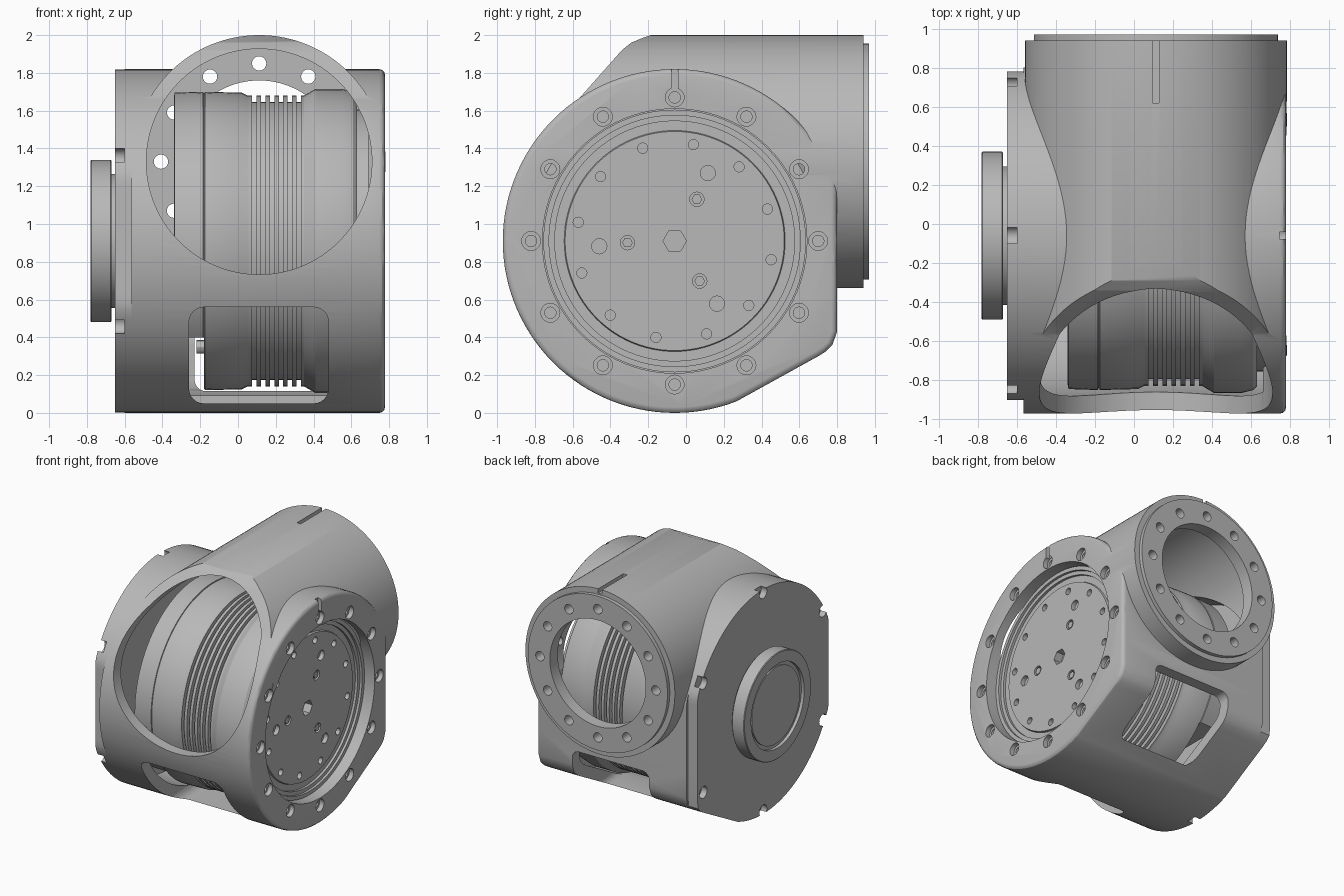
import bpy, bmesh, math
from mathutils import Vector

if "Cube" in bpy.data.objects:
    bpy.data.objects.remove(bpy.data.objects["Cube"], do_unlink=True)

metal = bpy.data.materials.new("grey_metal")
metal.use_nodes = True
GREY = (0.48, 0.48, 0.48, 1)
metal.diffuse_color = GREY
metal.node_tree.nodes["Principled BSDF"].inputs["Base Color"].default_value = GREY

CY, CZ, R = -0.06, 0.91, 0.91      # main drum axis (along x)
TX, TZ = 0.112, 1.33               # tube axis (along y)


def finish(name, bm):
    bmesh.ops.recalc_face_normals(bm, faces=bm.faces)
    me = bpy.data.meshes.new(name)
    bm.to_mesh(me)
    bm.free()
    me.materials.append(metal)
    ob = bpy.data.objects.new(name, me)
    bpy.context.collection.objects.link(ob)
    return ob


def lathe(name, profile, axis="x", centres=((CY, CZ),), n=96):
    """Revolve (position, radius) pairs about an axis, once per centre."""
    bm = bmesh.new()
    for u, w in centres:
        rings = []
        for t, r in profile:
            ring = []
            for i in range(n):
                a = math.tau * i / n
                p, q = u + r * math.cos(a), w + r * math.sin(a)
                ring.append(bm.verts.new((t, p, q) if axis == "x" else (p, t, q)))
            rings.append(ring)
        for a, b in zip(rings, rings[1:]):
            for i in range(n):
                j = (i + 1) % n
                bm.faces.new((a[i], a[j], b[j], b[i]))
        bm.faces.new(rings[0])
        bm.faces.new(rings[-1])
    return finish(name, bm)


def prism(name, points, lo, hi, axis="x", bevel=0):
    """Extrude an outline along an axis, optionally rounding the far rim."""
    bm = bmesh.new()
    ends = [[bm.verts.new((t, p, q) if axis == "x" else (p, t, q)) for p, q in points]
            for t in (lo, hi)]
    n = len(points)
    for i in range(n):
        j = (i + 1) % n
        bm.faces.new((ends[0][i], ends[0][j], ends[1][j], ends[1][i]))
    bm.faces.new(ends[0])
    rim = bm.faces.new(ends[1])
    if bevel:
        bmesh.ops.recalc_face_normals(bm, faces=bm.faces)
        bmesh.ops.bevel(bm, geom=list(rim.edges), offset=bevel, segments=3,
                        profile=0.5, affect="EDGES")
    return finish(name, bm)


def box(name, x, y, z):
    return prism(name, [(y[0], z[0]), (y[1], z[0]), (y[1], z[1]), (y[0], z[1])], *x)


def circle(count, r, start=0, cu=CY, cw=CZ):
    return [(cu + r * math.cos(math.radians(start) + math.tau * i / count),
             cw + r * math.sin(math.radians(start) + math.tau * i / count))
            for i in range(count)]


def rounded_rect(u0, u1, w0, w1, r):
    pts = []
    for cu, cw, start in ((u1 - r, w1 - r, 0), (u0 + r, w1 - r, 90),
                          (u0 + r, w0 + r, 180), (u1 - r, w0 + r, 270)):
        for k in range(7):
            a = math.radians(start + 15 * k)
            pts.append((cu + r * math.cos(a), cw + r * math.sin(a)))
    return pts


def drum_outline(r, ymin, ymax):
    """Circle with a flat back and a straight lower back corner."""
    pts = []
    for a in range(-18, 294, 3):
        pts.append((CY + r * math.cos(math.radians(a)), CZ + r * math.sin(math.radians(a))))
    s = r / R
    for y, z in ((0.76, -0.61), (0.80, -0.585), (0.835, -0.55), (0.86, -0.48)):
        pts.append((CY + y * s, CZ + z * s))
    return [(min(max(y, ymin), ymax), z) for y, z in pts]


def boolean(ob, tool, op="DIFFERENCE"):
    tool.hide_render = True
    m = ob.modifiers.new("cut", "BOOLEAN")
    m.operation, m.solver, m.object = op, "EXACT", tool
    dg = bpy.context.evaluated_depsgraph_get()
    me = bpy.data.meshes.new_from_object(ob.evaluated_get(dg))
    ob.modifiers.clear()
    ob.data = me
    bpy.data.objects.remove(tool, do_unlink=True)


# Housing: drum joined with the cross tube
housing = prism("housing", drum_outline(R, -2, 0.8), -0.565, 0.778, bevel=0.03)
tube = lathe("tube", [(-1, 0.67), (0.94, 0.67), (0.94, 0.625), (0.97, 0.625)],
             "y", [(TX, TZ)], 128)
side = [(-0.7, 1.2), (-0.62, 1.6), (-0.57, 1.66), (-0.34, 1.92), (-0.29, 1.96),
        (-0.23, 1.985), (-0.13, 2.02), (1.1, 2.02), (1.1, 0.6), (0, 0.6)]
boolean(tube, prism("tube_trim", side, -1, 1.2), "INTERSECT")
boolean(housing, tube, "UNION")

# Hollow inside, front opening and back flange bore
boolean(housing, prism("cavity", drum_outline(0.82, -2, 0.71), -0.7, 0.66))
boolean(housing, lathe("bore", [(-1.3, 0.597), (0.87, 0.597)], "y", [(TX, TZ)], 128))
boolean(housing, lathe("flange_bore", [(0.8, 0.43), (1.1, 0.43)], "y", [(TX, TZ)]))
boolean(housing, lathe("flange_holes", [(0.8, 0.038), (1.1, 0.038)], "y",
                       circle(12, 0.52, 0, TX, TZ), 20))

# Windows low in the front and back
boolean(housing, prism("front_window", rounded_rect(-0.26, 0.48, 0.05, 0.56, 0.08),
                       -1.2, -0.1, "y"))
boolean(housing, prism("back_window", rounded_rect(-0.23, 0.46, 0.115, 0.55, 0.06),
                       0.1, 1.2, "y"))

# Left-side recess, bolt holes and slots
boolean(housing, lathe("recess", [(0.6, 0.70), (0.9, 0.70)]))
boolean(housing, lathe("rim_holes", [(0.69, 0.03), (0.74, 0.03), (0.74, 0.05), (0.9, 0.05)],
                       centres=circle(12, 0.76), n=20))
boolean(housing, box("rim_slot", (0.745, 0.9), (CY - 0.018, CY + 0.018), (1.71, 1.9)))
boolean(housing, box("tube_slot", (TX - 0.017, TX + 0.017), (0.62, 1.1), (1.965, 2.1)))

# End cap with edge notches
cap = prism("end_cap", drum_outline(R, -0.9, 0.78), -0.565, -0.65)
boolean(cap, lathe("notches", [(-0.7, 0.048), (-0.6, 0.048)],
                   centres=circle(6, 0.885, 30), n=20))

# Hub on the end cap
hub = lathe("hub", [(-0.64, 0.355), (-0.67, 0.355), (-0.67, 0.425), (-0.675, 0.43),
                    (-0.775, 0.43), (-0.78, 0.425), (-0.78, 0.34), (-0.755, 0.34),
                    (-0.755, 0.31), (-0.765, 0.31)])

# Ribbed core with stepped output face
profile = [(-0.34, 0.76), (-0.335, 0.785), (-0.185, 0.79), (-0.183, 0.783), (-0.177, 0.783),
           (-0.175, 0.79), (0.02, 0.785), (0.05, 0.77)]
for k in range(6):
    x = 0.075 + 0.047 * k
    profile += [(x, 0.77), (x, 0.735), (x + 0.023, 0.735), (x + 0.023, 0.77)]
profile += [(0.35, 0.77), (0.41, 0.805), (0.55, 0.805), (0.61, 0.79), (0.63, 0.77),
            (0.63, 0.695), (0.69, 0.695), (0.69, 0.665), (0.67, 0.665), (0.67, 0.635),
            (0.65, 0.635), (0.65, 0.585), (0.665, 0.58)]
core = lathe("ribbed_core", profile)
boolean(core, box("core_trim", (-0.5, -0.18), (-1.2, 1.2), (-0.2, 0.4)))
boolean(core, lathe("face_holes", [(0.63, 0.027), (0.8, 0.027)],
                    centres=circle(12, 0.52, 19), n=16))
boolean(core, lathe("large_holes", [(0.63, 0.04), (0.8, 0.04)],
                    centres=circle(3, 0.4, 64), n=20))
boolean(core, lathe("bolt_pockets", [(0.64, 0.038), (0.8, 0.038)],
                    centres=circle(3, 0.25, 62), n=20))
boolean(core, lathe("centre_hole", [(0.6, 0.062), (0.8, 0.062)], n=6))

# Small bolts
face_bolts = lathe("face_bolts", [(0.63, 0.028), (0.66, 0.028)],
                   centres=circle(3, 0.25, 62), n=6)
core_bolt = lathe("core_bolt", [(-0.22, 0.035), (-0.17, 0.035)],
                  centres=[(-0.45, 0.35)], n=12)

# Smooth shading with sharp edges kept
bpy.ops.object.select_all(action="DESELECT")
for ob in (housing, cap, hub, core, face_bolts, core_bolt):
    ob.select_set(True)
bpy.context.view_layer.objects.active = housing
bpy.ops.object.shade_smooth_by_angle(angle=math.radians(30))
